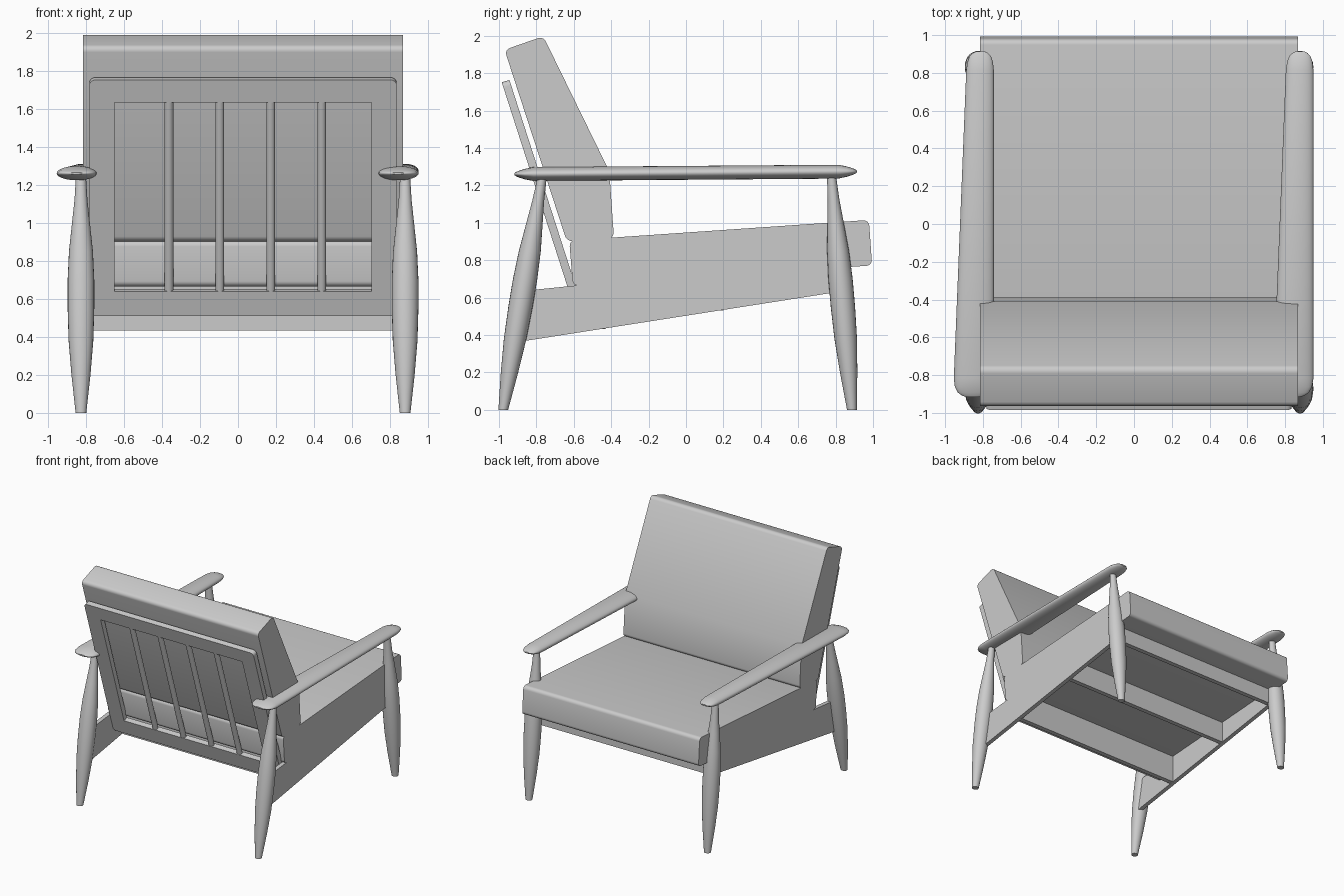
import bpy, bmesh, math
from mathutils import Vector

cube = bpy.data.objects.get("Cube")
if cube:
    bpy.data.objects.remove(cube)

grey = bpy.data.materials.new("plain grey")
grey.use_nodes = True
grey.diffuse_color = (0.6, 0.6, 0.6, 1)
grey.node_tree.nodes["Principled BSDF"].inputs["Base Color"].default_value = (0.6, 0.6, 0.6, 1)

MID = 0.0265          # centre plane of the seat
HALF = 0.842          # half width of the cushions
SIDE = 0.8525         # distance of the legs from the centre plane


def finish(name, mesh):
    """Link a mesh as an object with the grey material and smooth curved faces."""
    mesh.materials.clear()
    mesh.materials.append(grey)
    obj = bpy.data.objects.new(name, mesh)
    bpy.context.collection.objects.link(obj)
    bpy.ops.object.select_all(action='DESELECT')
    obj.select_set(True)
    bpy.context.view_layer.objects.active = obj
    bpy.ops.object.shade_smooth_by_angle(angle=math.radians(35))
    return obj


def from_bmesh(name, bm):
    bmesh.ops.recalc_face_normals(bm, faces=bm.faces)
    mesh = bpy.data.meshes.new(name)
    bm.to_mesh(mesh)
    bm.free()
    return finish(name, mesh)


def prism(name, profile, x0, x1, radius=0, keep=()):
    """Extrude a y-z profile from x0 to x1, rounding all corners not in keep."""
    bm = bmesh.new()
    verts = [bm.verts.new((x0, y, z)) for y, z in profile]
    bm.faces.new(verts)
    if radius:
        corners = [v for i, v in enumerate(verts) if i not in keep]
        bmesh.ops.bevel(bm, geom=corners, offset=radius, segments=5,
                        profile=0.5, affect='VERTICES')
    out = bmesh.ops.extrude_face_region(bm, geom=bm.faces[:])
    moved = [g for g in out["geom"] if isinstance(g, bmesh.types.BMVert)]
    bmesh.ops.translate(bm, verts=moved, vec=(x1 - x0, 0, 0))
    return from_bmesh(name, bm)


def loft(name, rings, sides=24):
    """Skin elliptical rings, each given as centre and two half-axis vectors."""
    bm = bmesh.new()
    loops = []
    for centre, u, v in rings:
        angles = [2 * math.pi * i / sides for i in range(sides)]
        loops.append([bm.verts.new(Vector(centre) + Vector(u) * math.cos(a)
                                   + Vector(v) * math.sin(a)) for a in angles])
    for a, b in zip(loops, loops[1:]):
        for i in range(sides):
            j = (i + 1) % sides
            bm.faces.new((a[i], a[j], b[j], b[i]))
    bm.faces.new(loops[0])
    bm.faces.new(loops[-1])
    return from_bmesh(name, bm)


# Cushions
prism("seat_cushion", [(-0.605, 0.663), (0.995, 0.772), (0.978, 1.015), (-0.624, 0.905)],
      MID - HALF, MID + HALF, 0.03)
prism("back_cushion", [(-0.637, 0.9), (-0.385, 0.918), (-0.41, 1.275), (-0.763, 1.997), (-0.97, 1.925)],
      MID - HALF, MID + HALF, 0.03, keep=(2,))


# Turned legs, leaning from foot to top
LEG = [(0, .028), (.1, .039), (.2, .05), (.38, .065), (.55, .07), (.7, .07),
       (.85, .063), (1.0, .047), (1.12, .034), (1.25, .026)]


def leg(name, x, foot_y, top_y):
    rings = []
    for z, r in LEG:
        y = foot_y + (top_y - foot_y) * z / LEG[-1][0]
        rings.append(((x, y, z), (r, 0, 0), (0, r * 0.93, 0)))
    loft(name, rings)


# Flattened armrests, wider towards the slatted back, with rounded tips
TIP = [(0, .3, .15), (.008, .55, .3), (.025, .78, .5), (.055, .93, .75), (.1, 1, 1)]


def armrest(name, inner_x):
    back, front = -0.917, 0.914
    stations = [(back + d, w, h) for d, w, h in TIP]
    stations += [(front - d, w, h) for d, w, h in reversed(TIP)]
    rings = []
    for y, w, h in stations:
        t = (y - back) / (front - back)
        half = 0.108 - 0.037 * t
        rings.append(((inner_x - half, y, 1.26 + 0.014 * t),
                      (half * w, 0, 0), (0, 0, 0.037 * h)))
    loft(name, rings, 32)


RAIL = [(-0.87, 0.367), (0.83, 0.633), (0.83, 0.761), (-0.605, 0.663), (-0.87, 0.636)]
for side, s in (("left", 1), ("right", -1)):
    x = MID + s * SIDE
    leg("rear_leg_" + side, x, -0.977, -0.768)
    leg("front_leg_" + side, x, 0.887, 0.778)
    armrest("armrest_" + side, x + 0.084 - 0.013 * (s > 0))
    edge = MID + s * HALF
    prism("side_rail_" + side, RAIL, edge, edge - s * 0.036)

# Cross boards under the seat, from the rail bottoms up to the cushion
for name, y in (("rear", -0.45), ("middle", 0.18), ("front", 0.79)):
    low = 0.503 + 0.1565 * y
    high = 0.703 + 0.068 * y
    prism(name + "_cross_board", [(y - 0.02, low), (y + 0.02, low), (y + 0.02, high), (y - 0.02, high)],
          MID - HALF + 0.03, MID + HALF - 0.03)


# Leaning back frame with a rectangular opening
def rounded_rect(x, y0, y1, r):
    pts = []
    for k, (cx, cy) in enumerate(((x - r, y1 - r), (r - x, y1 - r), (r - x, y0 + r), (x - r, y0 + r))):
        steps = 6 if r else 1
        for i in range(steps):
            a = math.pi / 2 * (k + i / max(steps - 1, 1))
            pts.append((cx + r * math.cos(a), cy + r * math.sin(a)))
    return pts


curve = bpy.data.curves.new("back_frame_outline", 'CURVE')
curve.dimensions = '2D'
curve.fill_mode = 'BOTH'
curve.extrude = 0.0215
for pts in (rounded_rect(0.808, 0, 1.305, 0.03), rounded_rect(0.676, 0.137, 1.18, 0)):
    spline = curve.splines.new('POLY')
    spline.points.add(len(pts) - 1)
    for p, (px, py) in zip(spline.points, pts):
        p.co = (px, py, 0, 1)
    spline.use_cyclic_u = True
outline = bpy.data.objects.new("back_frame_outline", curve)
bpy.context.collection.objects.link(outline)
bpy.context.view_layer.update()
frame_mesh = bpy.data.meshes.new_from_object(
    outline.evaluated_get(bpy.context.evaluated_depsgraph_get()))
bpy.data.objects.remove(outline)
bm = bmesh.new()
bm.from_mesh(frame_mesh)
bmesh.ops.remove_doubles(bm, verts=bm.verts, dist=0.0001)
frame = from_bmesh("back_frame", bm)
BASE = Vector((MID, -0.565, 0.515))
LEAN = 1.882
frame.location = BASE
frame.rotation_euler = (LEAN, 0, 0)

# Round spindles across the opening
up = Vector((0, math.cos(LEAN), math.sin(LEAN)))
out = Vector((0, -math.sin(LEAN), math.cos(LEAN)))
for i in range(4):
    start = BASE + Vector(((i - 1.5) * 0.268 + 0.012, 0, 0))
    loft("back_spindle_%d" % (i + 1),
         [(start + up * v, (0.023, 0, 0), out * 0.021) for v in (0.13, 1.19)], 16)
